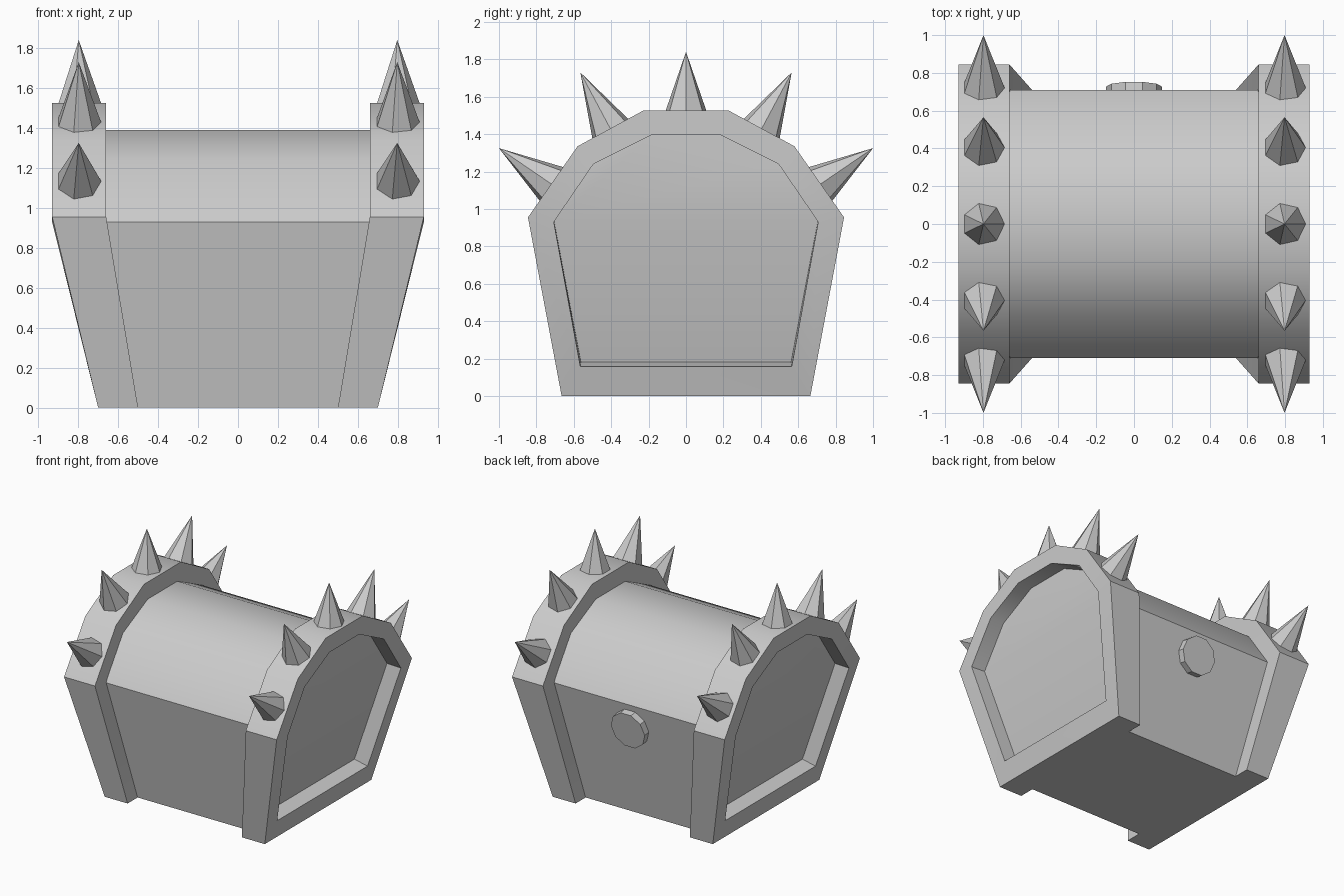
import bpy, bmesh, math
from mathutils import Vector, Matrix

if "Cube" in bpy.data.objects:
    bpy.data.objects.remove(bpy.data.objects["Cube"])


def finish(name, bm, smooth=False):
    bmesh.ops.recalc_face_normals(bm, faces=bm.faces)
    mesh = bpy.data.meshes.new(name)
    bm.to_mesh(mesh)
    bm.free()
    obj = bpy.data.objects.new(name, mesh)
    bpy.context.collection.objects.link(obj)
    if smooth:
        bpy.ops.object.select_all(action='DESELECT')
        bpy.context.view_layer.objects.active = obj
        obj.select_set(True)
        bpy.ops.object.shade_smooth_by_angle(angle=math.radians(30))
    return obj


def profile(half):
    """Mirror a half outline (bottom to top) into a full one."""
    return half + [(-y, z) for y, z in reversed(half)]


def ring(bm, outline, x_low, x_high):
    """Outline placed in x: the two bottom points sit further in than the rest."""
    n = len(outline)
    return [bm.verts.new((x_low if i in (0, n - 1) else x_high, y, z))
            for i, (y, z) in enumerate(outline)]


def bridge(bm, a, b):
    for i in range(len(a)):
        j = (i + 1) % len(a)
        bm.faces.new((a[i], a[j], b[j], b[i]))


def cap(bm, r):
    """Close a ring with a tilted lower panel and an upright upper panel."""
    bm.faces.new((r[0], r[1], r[-2], r[-1]))
    bm.faces.new(r[1:-1])


outer = profile([(.665, 0), (.845, .955), (.58, 1.335), (.23, 1.525)])
inner = profile([(.565, .157), (.707, .93), (.495, 1.24), (.185, 1.395)])
deep = profile([(.562, .183), (.705, .935), (.495, 1.24), (.185, 1.395)])
body = profile([(.54, 0), (.71, .93), (.495, 1.24), (.185, 1.39)])

# chest body with curved lid
bm = bmesh.new()
left = ring(bm, body, -.55, -.74)
right = ring(bm, body, .55, .74)
bridge(bm, left, right)
cap(bm, left)
cap(bm, right)
finish("chest_body", bm, True)

# end bands with recessed side panels
for side, s in (("left", -1), ("right", 1)):
    bm = bmesh.new()
    rings = [ring(bm, outer, s * .50, s * .66),
             ring(bm, outer, s * .70, s * .93),
             ring(bm, inner, s * .738, s * .93),
             ring(bm, deep, s * .625, s * .81)]
    for a, b in zip(rings, rings[1:]):
        bridge(bm, a, b)
    cap(bm, rings[0])
    cap(bm, rings[-1])
    finish("end_band_" + side, bm, True)

# seven-sided spikes around each band: base and tip as (y, z)
half_spikes = [((.405, 1.43), (.565, 1.73)), ((.722, 1.135), (1.0, 1.325))]
spikes = [((0, 1.525), (0, 1.84))]
for (by, bz), (ty, tz) in half_spikes:
    spikes += [((by, bz), (ty, tz)), ((-by, bz), (-ty, tz))]
for side, x in (("left", -.797), ("right", .797)):
    for k, (base, tip) in enumerate(spikes):
        b, t = Vector((x, *base)), Vector((x, *tip))
        d = t - b
        b -= d * .03
        tilt = Matrix.Rotation(math.atan2(-d.y, d.z), 4, 'X')
        bm = bmesh.new()
        foot = [bm.verts.new(b + tilt @ Vector((.115 * math.cos(a), .115 * math.sin(a), 0)))
                for a in (i * math.tau / 7 for i in range(7))]
        peak = bm.verts.new(t)
        for i in range(7):
            bm.faces.new((foot[i], foot[(i + 1) % 7], peak))
        bm.faces.new(foot)
        finish(f"spike_{side}_{k}", bm)

# round plate on the back wall, tilted with it
bm = bmesh.new()
slope = math.atan2(.17, .93)
place = (Matrix.Translation((0, .695, .74))
         @ Matrix.Rotation(-math.pi / 2 - slope, 4, 'X')
         @ Matrix.Rotation(math.pi / 10, 4, 'Z'))
bmesh.ops.create_cone(bm, cap_ends=True, segments=10, radius1=.148, radius2=.148,
                      depth=.065, matrix=place)
finish("back_plate", bm)
